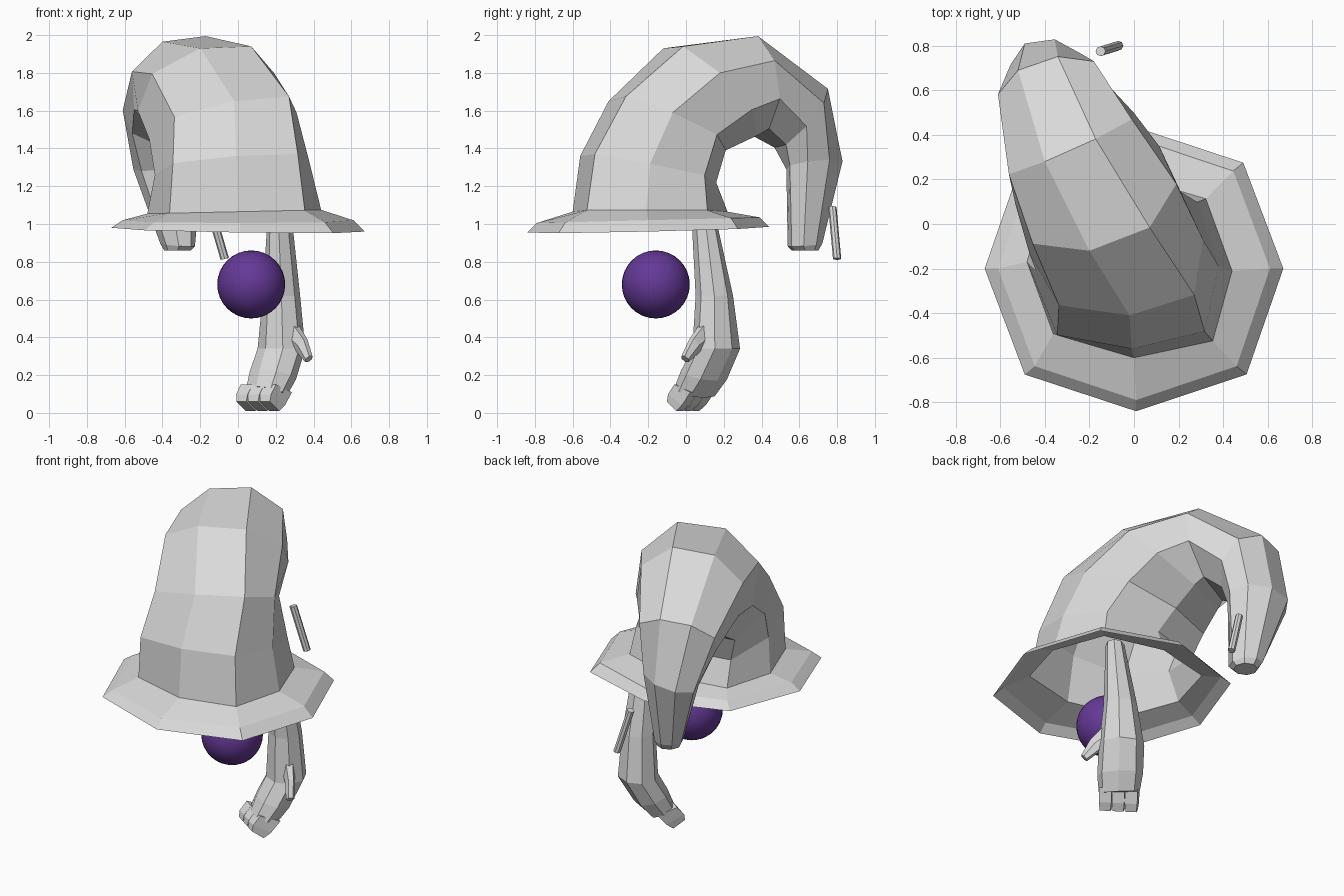
import bpy
import bmesh
from math import cos, sin, pi
from mathutils import Vector

default_cube = bpy.data.objects.get("Cube")
if default_cube:
    bpy.data.objects.remove(default_cube, do_unlink=True)


def make_material(name, colour):
    material = bpy.data.materials.new(name)
    material.use_nodes = True
    material.diffuse_color = colour
    material.node_tree.nodes["Principled BSDF"].inputs["Base Color"].default_value = colour
    return material


pale_grey = make_material("pale grey", (0.7, 0.7, 0.7, 1))
purple = make_material("purple", (0.13, 0.04, 0.31, 1))


def ring(centre, first, second, corner=1.0, sides=8, phase=0.0):
    """Points around a centre; corner pushes every other point outwards."""
    points = []
    for i in range(sides):
        angle = 2 * pi * (i + phase) / sides
        offset = Vector(first) * cos(angle) + Vector(second) * sin(angle)
        points.append(Vector(centre) + offset * (corner if i % 2 else 1))
    return points


def loft(name, rings, start_cap=True, end_cap=True):
    """Skin a tube through rings of points."""
    bm = bmesh.new()
    loops = [[bm.verts.new(point) for point in points] for points in rings]
    for lower, upper in zip(loops, loops[1:]):
        for i in range(len(lower)):
            j = (i + 1) % len(lower)
            bm.faces.new((lower[i], lower[j], upper[j], upper[i]))
    if start_cap:
        bm.faces.new(loops[0][::-1])
    if end_cap:
        bm.faces.new(loops[-1])
    if start_cap and end_cap:
        bmesh.ops.recalc_face_normals(bm, faces=bm.faces)
    mesh = bpy.data.meshes.new(name)
    bm.to_mesh(mesh)
    bm.free()
    mesh.materials.append(pale_grey)
    obj = bpy.data.objects.new(name, mesh)
    bpy.context.collection.objects.link(obj)


# Hat crown: a hollow cone that bends over backwards and hangs down
crown_base = ring((-.02, -.19, 1.065), (.02, -.41, 0), (.46, -.02, .01), 1.1)
loft("hat_crown", [
    crown_base,
    ring((-.03, -.2, 1.29), (.02, -.36, .07), (.41, .01, .03), 1.14),
    ring((-.08, -.1, 1.52), (.06, -.31, .13), (.39, .03, .07), 1.1),
    ring((-.17, .13, 1.7), (-.03, -.25, .23), (.36, .05, .1), 1.03),
    ring((-.28, .36, 1.735), (-.12, -.08, .23), (.27, .11, .13), 1.02),
    ring((-.37, .61, 1.56), (-.15, .08, .14), (.19, .12, .08)),
    ring((-.37, .68, 1.31), (-.12, .13, 0), (.14, .08, .03)),
    ring((-.32, .63, .89), (-.07, .07, .01), (.06, .06, 0)),
    ring((-.32, .63, .86), (-.05, .05, 0), (.05, .05, 0)),
], start_cap=False)

# Brim: a flared sheet with a drooping lip
loft("hat_brim", [
    ring((0, -.2, .97), (.01, -.64, -.015), (.67, 0, -.01), 1.05),
    ring((0, -.2, 1.02), (.01, -.59, -.015), (.61, 0, 0), 1.05),
    crown_base,
], start_cap=False, end_cap=False)

# Arm and palm: the palm faces front right, its width runs across that
palm = Vector((-.7, -.7, 0))
across = Vector((.7, -.7, 0))
up = Vector((0, 0, 1))
loft("arm", [
    ring((.15, .045, .11), palm * .075 + up * .03, across * .12, 1.1),
    ring((.185, .095, .2), palm * .1 + up * .03, across * .135, 1.05),
    ring((.23, .16, .34), palm * .12, across * .135),
    ring((.23, .15, .62), palm * .1, across * .1),
    ring((.22, .09, 1.06), palm * .07, across * .055),
])

# Three stubby fingers side by side
row = Vector((.8, -.55, 0))
for i, finger in enumerate(("outer", "middle", "inner")):
    side = row * (i - 1) * .078
    loft(finger + "_finger", [
        ring(Vector((.15, .045, .13)) + side, palm * .085 + up * .03,
             row * .055, sides=4, phase=.5),
        ring(Vector((.12, .005, .07)) + side, palm * .075 + up * .04,
             row * .053, sides=4, phase=.5),
        ring(Vector((.105, -.015, .035)) + side, palm * .05 + up * .035,
             row * .046, sides=4, phase=.5),
    ])

# Thumb tapering away from the side of the palm
width = Vector((.5, -.5, .7))
loft("thumb", [
    ring((.27, .12, .42), palm * .04, width * .08, sides=6),
    ring((.335, .05, .36), palm * .03, width * .05, sides=6),
    ring((.375, -.005, .285), palm * .025, width * .025, sides=6),
])

# Loose little rod behind the hat tip
loft("rod", [
    ring((-.15, .775, 1.09), (.022, 0, .005), (0, .022, 0)),
    ring((-.07, .8, .815), (.022, 0, .005), (0, .022, 0)),
])

# Floating ball
bpy.ops.mesh.primitive_uv_sphere_add(segments=32, ring_count=16, radius=.18, location=(.07, -.16, .68))
ball = bpy.context.object
ball.name = "ball"
ball.data.materials.append(purple)
bpy.ops.object.shade_smooth()
